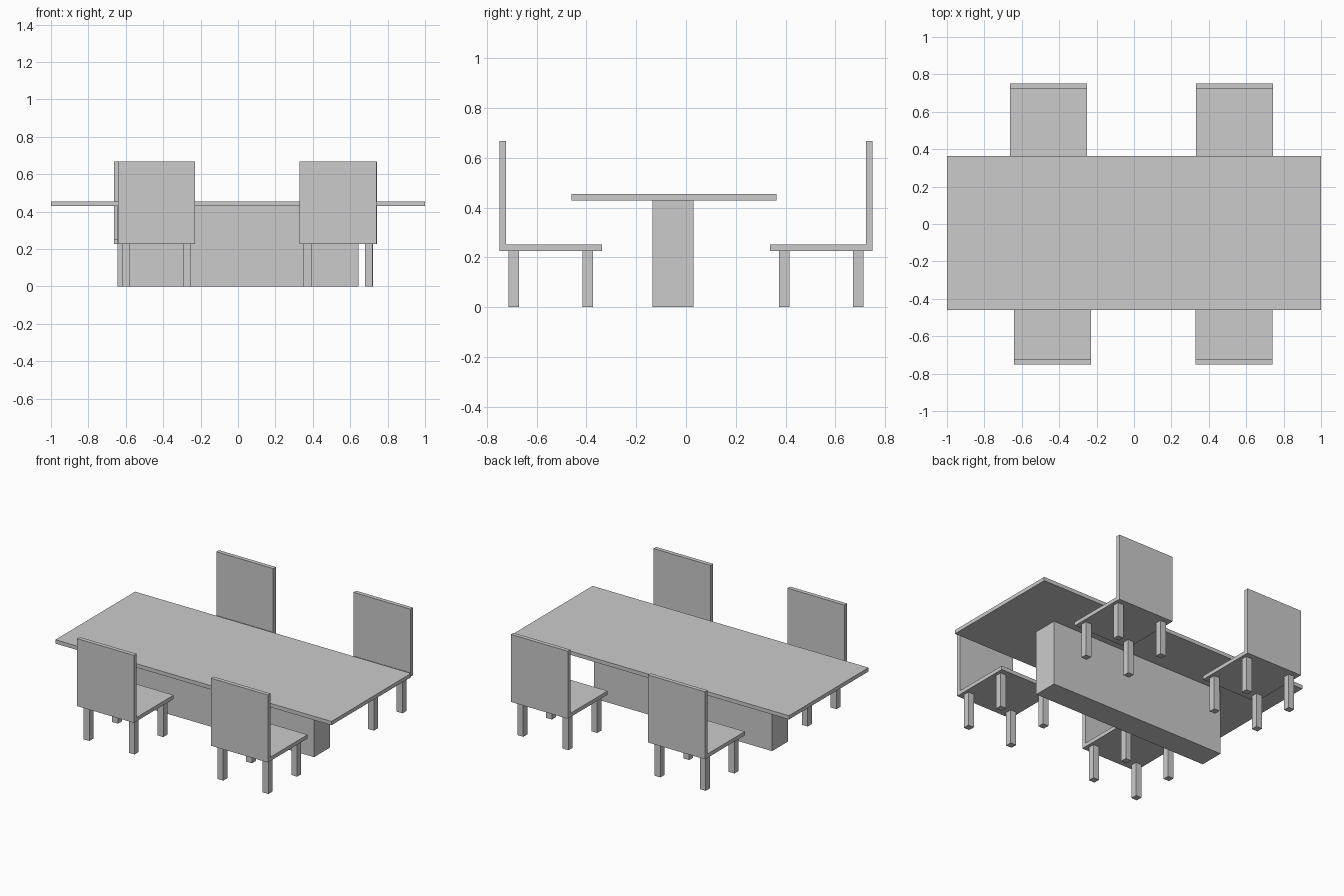
import bpy
import bmesh
from mathutils import Vector

cube = bpy.data.objects.get("Cube")
if cube:
    bpy.data.objects.remove(cube, do_unlink=True)

# One plain grey for everything
grey = bpy.data.materials.new("light_grey")
grey.use_nodes = True
colour = (0.6, 0.6, 0.6, 1)
grey.diffuse_color = colour
grey.node_tree.nodes["Principled BSDF"].inputs["Base Color"].default_value = colour


def box(name, x, y, z):
    """Flat-sided box from (low, high) ranges on each axis."""
    low, high = (Vector(corner) for corner in zip(x, y, z))
    bm = bmesh.new()
    bmesh.ops.create_cube(bm, size=1)
    for v in bm.verts:
        v.co = (low + high) / 2 + v.co * (high - low)
    bmesh.ops.recalc_face_normals(bm, faces=bm.faces)
    mesh = bpy.data.meshes.new(name)
    bm.to_mesh(mesh)
    bm.free()
    mesh.materials.append(grey)
    obj = bpy.data.objects.new(name, mesh)
    bpy.context.collection.objects.link(obj)
    return obj


SEAT_LOW, SEAT_TOP = 0.226, 0.251
WIDTH, LEG, PANEL = 0.412, 0.042, 0.027


def chair(name, x, side):
    """Chair with its left edge at x; side is -1 at the front, 1 at the back."""
    def span(a, b):
        return sorted((side * a, side * b))

    across = (x, x + WIDTH)
    box(name + "_seat", across, span(0.338, 0.75 - PANEL), (SEAT_LOW, SEAT_TOP))
    box(name + "_backrest", across, span(0.75 - PANEL, 0.75), (SEAT_LOW, 0.668))
    for x_name, lx in (("right", x + 0.021), ("left", x + WIDTH - 0.021 - LEG)):
        for y_name, ly in (("inner", 0.374), ("outer", 0.671)):
            box(f"{name}_{y_name}_{x_name}_leg", (lx, lx + LEG),
                span(ly, ly + LEG), (0, SEAT_LOW))


# Table: thin top on a solid pedestal
box("table_top", (-1, 1), (-0.461, 0.363), (0.429, 0.454))
box("table_pedestal", (-0.645, 0.645), (-0.134, 0.03), (0, 0.429))

# Two chairs along each long side
chair("front_right_chair", -0.641, -1)
chair("front_left_chair", 0.329, -1)
chair("back_right_chair", -0.663, 1)
chair("back_left_chair", 0.331, 1)
